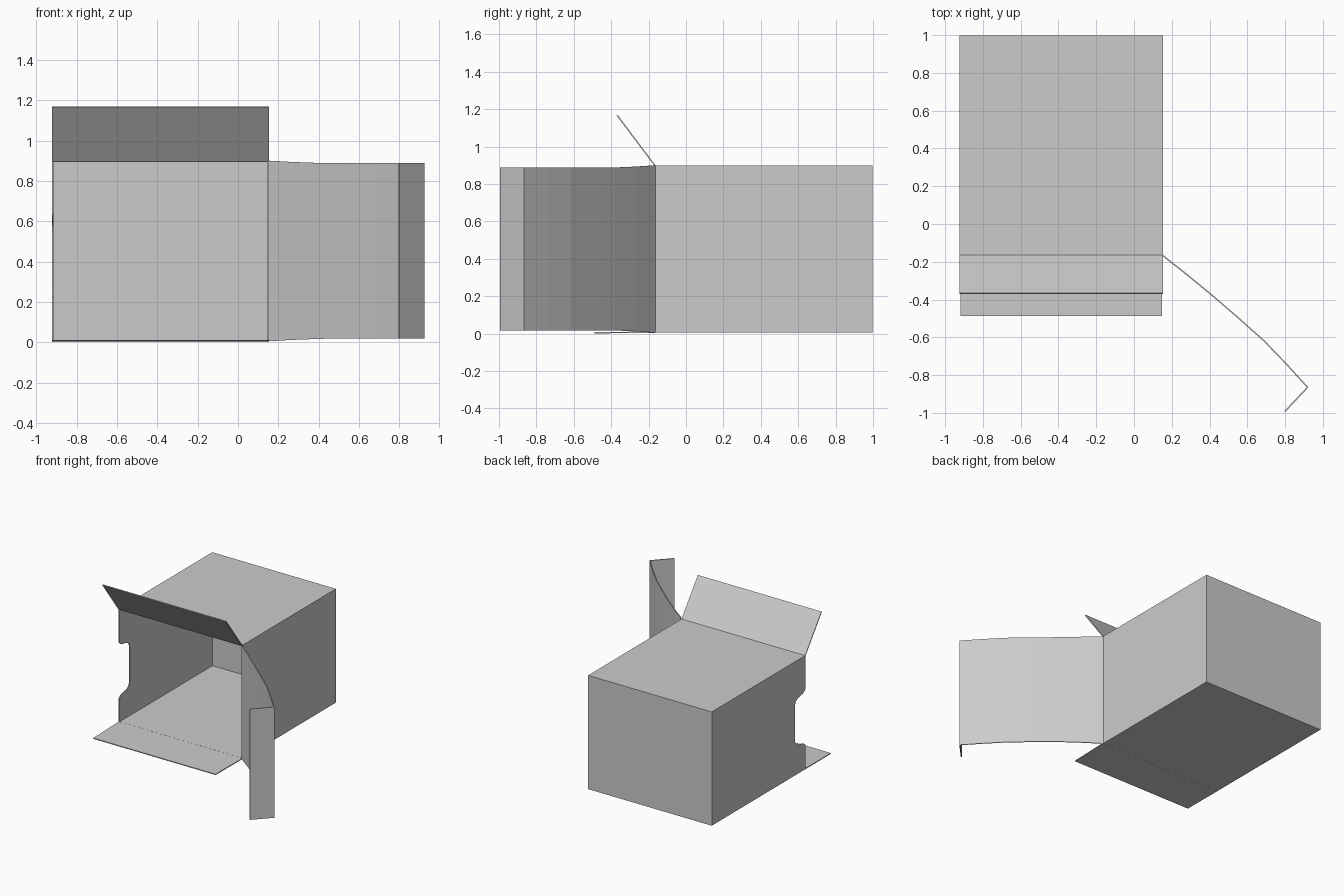
import bpy

if "Cube" in bpy.data.objects:
    bpy.data.objects.remove(bpy.data.objects["Cube"], do_unlink=True)

# Card material
card = bpy.data.materials.new("grey_card")
card.use_nodes = True
grey = (0.6, 0.6, 0.6, 1)
card.diffuse_color = grey
card.node_tree.nodes["Principled BSDF"].inputs["Base Color"].default_value = grey

THICK = 0.007
X0, X1 = -0.923, 0.153
FRONT, BACK = -0.165, 0.998
BASE, TOP = 0.005, 0.9


def card_part(name, verts, faces, offset=0):
    """Thin card made from a surface thickened by a modifier."""
    mesh = bpy.data.meshes.new(name)
    mesh.from_pydata(verts, [], faces)
    mesh.materials.append(card)
    obj = bpy.data.objects.new(name, mesh)
    bpy.context.collection.objects.link(obj)
    solid = obj.modifiers.new("thickness", "SOLIDIFY")
    solid.thickness = THICK
    solid.offset = offset
    solid.use_even_offset = True
    return obj


def strip(name, lows, highs):
    """Card bridging two matching edges."""
    n = len(lows)
    faces = [(i, i + 1, n + i + 1, n + i) for i in range(n - 1)]
    return card_part(name, lows + highs, faces)


# Box body, open at the front, with a finger notch in one side wall
corners = [(x, y, z) for z in (BASE, TOP) for y in (FRONT, BACK) for x in (X0, X1)]
half_notch = [(0, 0.22), (0.01, 0.207), (0.03, 0.196), (0.08, 0.188),
              (0.105, 0.178), (0.122, 0.162), (0.13, 0.135)]
MID = 0.415
notch = [(X0, FRONT + d, MID - h) for d, h in half_notch]
notch += [(X0, FRONT + d, MID + h) for d, h in reversed(half_notch)]
notch_ids = list(range(8, 8 + len(notch)))
faces = [
    (0, 2, 3, 1),                       # floor
    (4, 5, 7, 6),                       # top
    (2, 6, 7, 3),                       # back
    (1, 3, 7, 5),                       # plain side wall
    [0] + notch_ids + [4, 6, 2],        # notched side wall
]
card_part("carton_body", corners + notch, faces, offset=-1)

# Top flap, folded up and forward
strip("top_flap",
      [(X0, FRONT, TOP - 0.003), (X1, FRONT, TOP - 0.003)],
      [(X0, -0.368, 1.167), (X1, -0.368, 1.167)])

# Bottom flap, lying forward of the opening
strip("bottom_flap",
      [(X0, FRONT, BASE + 0.003), (X1, FRONT, BASE + 0.003)],
      [(X0 + 0.005, -0.488, 0.0045), (X1 - 0.006, -0.488, 0.0045)])

# Side flap, bowed outward, ending in a folded tuck tab
path = [(X1 - 0.003, FRONT), (0.28, -0.268), (0.42, -0.383), (0.55, -0.495),
        (0.69, -0.62), (0.81, -0.745), (0.919, -0.865), (0.798, -0.993)]
insets = [0.0, 0.007] + [0.012] * 6
strip("side_flap",
      [(x, y, BASE + i) for (x, y), i in zip(path, insets)],
      [(x, y, TOP - i) for (x, y), i in zip(path, insets)])
